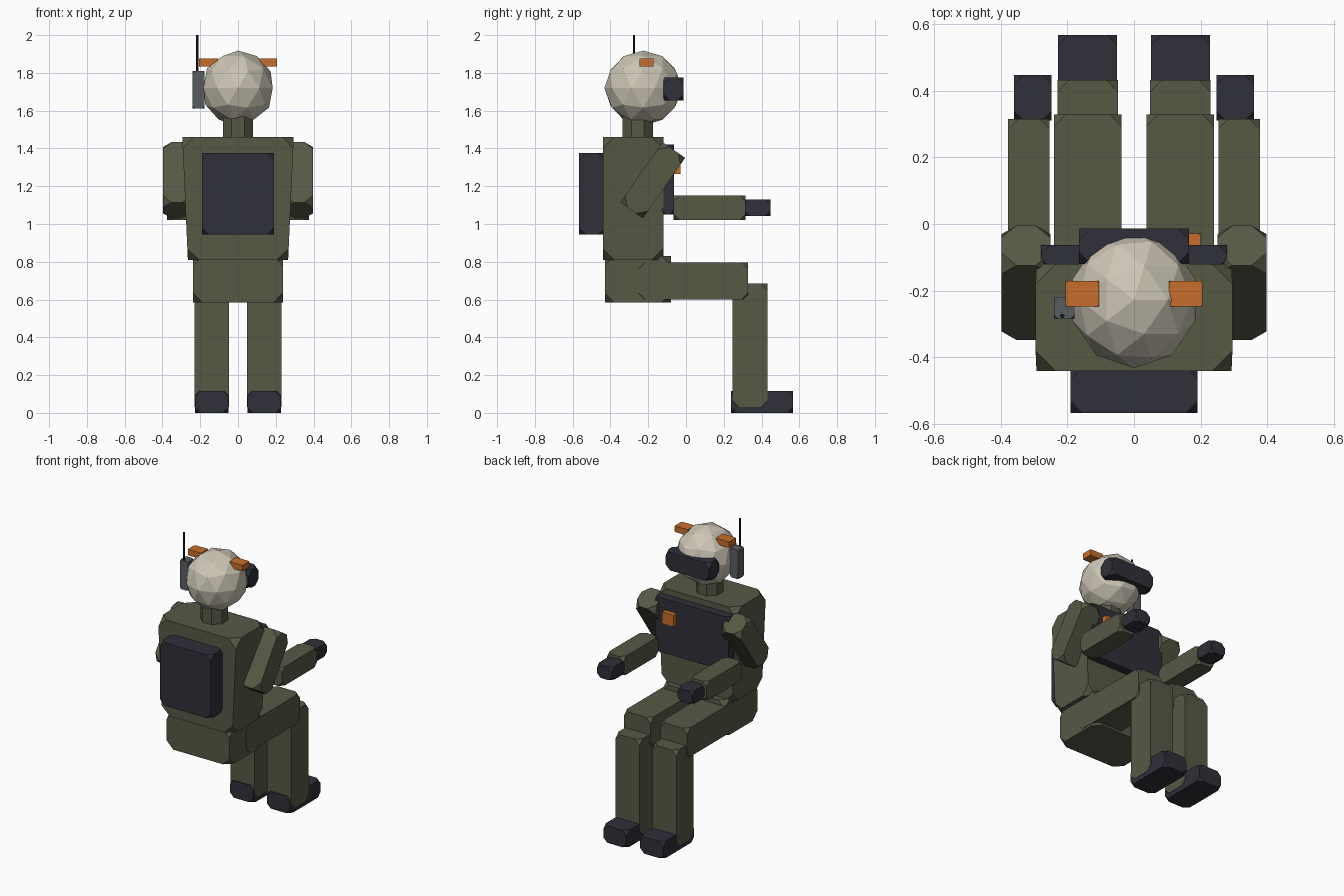
import bpy, bmesh, math
from mathutils import Matrix, Vector

cube = bpy.data.objects.get("Cube")
if cube:
    bpy.data.objects.remove(cube, do_unlink=True)


def material(name, rgb):
    m = bpy.data.materials.new(name)
    m.use_nodes = True
    color = (*rgb, 1)
    m.diffuse_color = color
    bsdf = next(n for n in m.node_tree.nodes if n.type == 'BSDF_PRINCIPLED')
    bsdf.inputs["Base Color"].default_value = color
    bsdf.inputs["Roughness"].default_value = 0.8
    return m


OLIVE = material("olive cloth", (0.092, 0.1, 0.06))
DARK = material("dark gear", (0.03, 0.029, 0.041))
BONE = material("bone helmet", (0.6, 0.56, 0.46))
ORANGE = material("orange", (0.58, 0.155, 0.024))
GREY = material("radio grey", (0.1, 0.11, 0.12))
BLACK = material("black antenna", (0.01, 0.01, 0.012))


def finish(name, bm, mat):
    mesh = bpy.data.meshes.new(name)
    bmesh.ops.recalc_face_normals(bm, faces=bm.faces)
    bm.to_mesh(mesh)
    bm.free()
    mesh.materials.append(mat)
    obj = bpy.data.objects.new(name, mesh)
    bpy.context.collection.objects.link(obj)
    return obj


def box(name, x, y, z, mat, cut=0.0, taper=1.0, tilt=0.0):
    """Box between (min, max) ranges with clipped corners; taper narrows the base."""
    lo, hi = Vector((x[0], y[0], z[0])), Vector((x[1], y[1], z[1]))
    bm = bmesh.new()
    bmesh.ops.create_cube(bm, size=1)
    bmesh.ops.scale(bm, vec=hi - lo, verts=bm.verts)
    for v in bm.verts:
        if v.co.z < 0:
            v.co.x *= taper
    if cut:
        bmesh.ops.bevel(bm, geom=bm.verts[:], offset=cut, segments=1,
                        affect='VERTICES', clamp_overlap=True)
    bmesh.ops.rotate(bm, verts=bm.verts, matrix=Matrix.Rotation(tilt, 3, 'X'))
    bmesh.ops.translate(bm, vec=(lo + hi) / 2, verts=bm.verts)
    return finish(name, bm, mat)


def pair(name, x, *args, **kw):
    """The same box on the left (+x) and right (-x)."""
    box("left_" + name, x, *args, **kw)
    box("right_" + name, (-x[1], -x[0]), *args, **kw)


def cylinder(name, centre, radius, z, sides, mat):
    bm = bmesh.new()
    bmesh.ops.create_cone(bm, cap_ends=True, segments=sides, radius1=radius,
                          radius2=radius, depth=z[1] - z[0])
    bmesh.ops.rotate(bm, verts=bm.verts,
                     matrix=Matrix.Rotation(math.pi / sides, 3, 'Z'))
    bmesh.ops.translate(bm, vec=(*centre, sum(z) / 2), verts=bm.verts)
    return finish(name, bm, mat)


# Body
box("torso", (-0.295, 0.295), (-0.44, -0.12), (0.81, 1.46), OLIVE, 0.06, taper=0.9)
box("pelvis", (-0.237, 0.237), (-0.43, -0.08), (0.585, 0.83), OLIVE, 0.05)
cylinder("neck", (0, -0.255), 0.087, (1.42, 1.6), 8, OLIVE)

# Legs, seated
pair("thigh", (0.037, 0.239), (-0.25, 0.328), (0.6, 0.797), OLIVE, 0.035)
pair("shin", (0.048, 0.229), (0.245, 0.432), (0.03, 0.685), OLIVE, 0.035)
pair("boot", (0.051, 0.227), (0.237, 0.567), (0, 0.115), DARK, 0.03)

# Arms, upper arms leaning forward at the shoulder
pair("upper_arm", (0.25, 0.397), (-0.249, -0.103), (1.037, 1.427), OLIVE, 0.045,
     tilt=-math.radians(35))
pair("forearm", (0.253, 0.377), (-0.065, 0.315), (1.022, 1.15), OLIVE, 0.03)
pair("glove", (0.247, 0.36), (0.31, 0.447), (1.042, 1.13), DARK, 0.028)

# Worn gear
box("backpack", (-0.19, 0.19), (-0.567, -0.43), (0.945, 1.375), DARK, 0.035)
box("chest_plate", (-0.278, 0.278), (-0.13, -0.063), (1.05, 1.42), DARK, 0.025)
box("chest_tag", (0.115, 0.2), (-0.08, -0.028), (1.265, 1.345), ORANGE, 0.008)

# Faceted helmet
bm = bmesh.new()
bmesh.ops.create_icosphere(bm, subdivisions=2, radius=1)
bmesh.ops.scale(bm, vec=(0.193, 0.205, 0.198), verts=bm.verts)
bmesh.ops.translate(bm, vec=(0, -0.227, 1.72), verts=bm.verts)
finish("helmet", bm, BONE)

# Helmet fittings
box("goggles", (-0.165, 0.165), (-0.12, -0.013), (1.653, 1.775), DARK, 0.035)
pair("helmet_light", (0.105, 0.206), (-0.247, -0.171), (1.835, 1.876), ORANGE, 0.006)
box("radio", (-0.24, -0.178), (-0.284, -0.219), (1.612, 1.81), GREY, 0.012)
cylinder("antenna", (-0.215, -0.275), 0.007, (1.78, 2.0), 6, BLACK)
